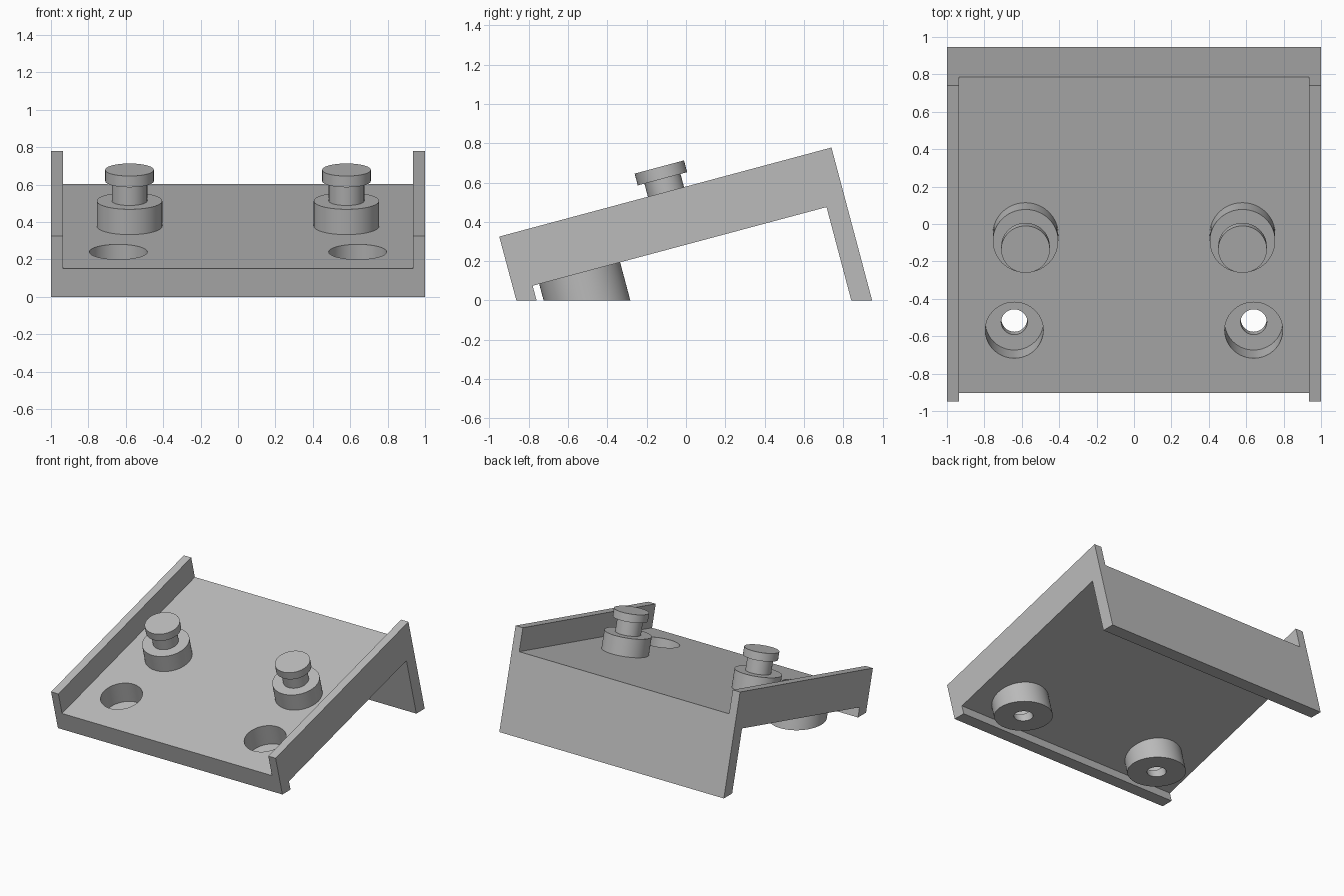
import bpy, bmesh, math
from mathutils import Matrix, Vector

old = bpy.data.objects.get("Cube")
if old:
    bpy.data.objects.remove(old, do_unlink=True)

TILT = math.radians(15)
SIDES = 64

grey = bpy.data.materials.new("plain grey")
grey.use_nodes = True
grey.diffuse_color = (0.5, 0.5, 0.5, 1)
grey.node_tree.nodes["Principled BSDF"].inputs["Base Color"].default_value = (0.5, 0.5, 0.5, 1)


def make_object(name, bm):
    bmesh.ops.recalc_face_normals(bm, faces=bm.faces)
    mesh = bpy.data.meshes.new(name)
    bm.to_mesh(mesh)
    bm.free()
    mesh.materials.append(grey)
    obj = bpy.data.objects.new(name, mesh)
    bpy.context.collection.objects.link(obj)
    return obj


def extrude_profile(name, points, half_width):
    """Extrude a (y, z) outline across x."""
    bm = bmesh.new()
    face = bm.faces.new([bm.verts.new((-half_width, y, z)) for y, z in points])
    geom = bmesh.ops.extrude_face_region(bm, geom=[face])["geom"]
    verts = [v for v in geom if isinstance(v, bmesh.types.BMVert)]
    bmesh.ops.translate(bm, verts=verts, vec=(2 * half_width, 0, 0))
    return make_object(name, bm)


def lathe(name, profile, centre, trim=False):
    """Turn a (radius, height) profile about an axis square to the sloping deck."""
    bm = bmesh.new()
    rings = []
    for r, h in profile:
        rings.append([bm.verts.new((r * math.cos(a), r * math.sin(a), h))
                      for a in (2 * math.pi * i / SIDES for i in range(SIDES))])
    for low, high in zip(rings, rings[1:]):
        for i in range(SIDES):
            j = (i + 1) % SIDES
            bm.faces.new((low[i], low[j], high[j], high[i]))
    bm.faces.new(rings[0])
    bm.faces.new(rings[-1])
    bm.transform(Matrix.Translation(Vector(centre)) @ Matrix.Rotation(TILT, 4, "X"))
    if trim:
        cut = bmesh.ops.bisect_plane(bm, geom=bm.verts[:] + bm.edges[:] + bm.faces[:],
                                     plane_co=(0, 0, 0), plane_no=(0, 0, 1), clear_inner=True)
        edges = [e for e in cut["geom_cut"] if isinstance(e, bmesh.types.BMEdge)]
        bmesh.ops.contextual_create(bm, geom=edges)
    return make_object(name, bm)


def combine(body, tool, operation):
    mod = body.modifiers.new(operation, "BOOLEAN")
    mod.operation = operation
    mod.solver = "EXACT"
    mod.object = tool
    bpy.context.view_layer.objects.active = body
    bpy.ops.object.modifier_apply(modifier=mod.name)
    bpy.data.objects.remove(tool, do_unlink=True)


def shade(obj):
    bpy.ops.object.select_all(action="DESELECT")
    obj.select_set(True)
    bpy.context.view_layer.objects.active = obj
    bpy.ops.object.shade_smooth_by_angle(angle=math.radians(30))


# Sloping tray with a short front foot and a tall back leg
tray = extrude_profile("sloped_tray", [
    (-0.95, 0.325), (0.74, 0.778), (0.947, 0), (0.841, 0),
    (0.715, 0.475), (-0.78, 0.075), (-0.76, 0), (-0.863, 0)], 1.0)

# Channel between the two side rails
slope = math.tan(TILT)
deck = lambda y: 0.15 + slope * (y + 0.904)
channel = extrude_profile("channel_cutter", [
    (-1.3, deck(-1.3)), (1.3, deck(1.3)), (1.3, 1.6), (-1.3, 1.6)], 0.935)
combine(tray, channel, "DIFFERENCE")

# Bosses beneath the deck, with counterbored screw holes
hole_y = -0.568
for side in (-1, 1):
    centre = (side * 0.64, hole_y, deck(hole_y))
    combine(tray, lathe("boss", [(0.213, -0.5), (0.213, -0.05)], centre, trim=True), "UNION")
    bore = [(0.07, -0.6), (0.07, -0.17), (0.155, -0.17), (0.155, 0.2)]
    combine(tray, lathe("bore_cutter", bore, centre), "DIFFERENCE")
shade(tray)

# Stepped posts with a wide base, narrow neck and flat cap
post_y = -0.055
post = [(0.175, -0.02), (0.175, 0.14), (0.095, 0.14),
        (0.095, 0.25), (0.13, 0.25), (0.13, 0.312)]
for side, label in ((-1, "right"), (1, "left")):
    shade(lathe(label + "_post", post, (side * 0.58, post_y, deck(post_y))))
